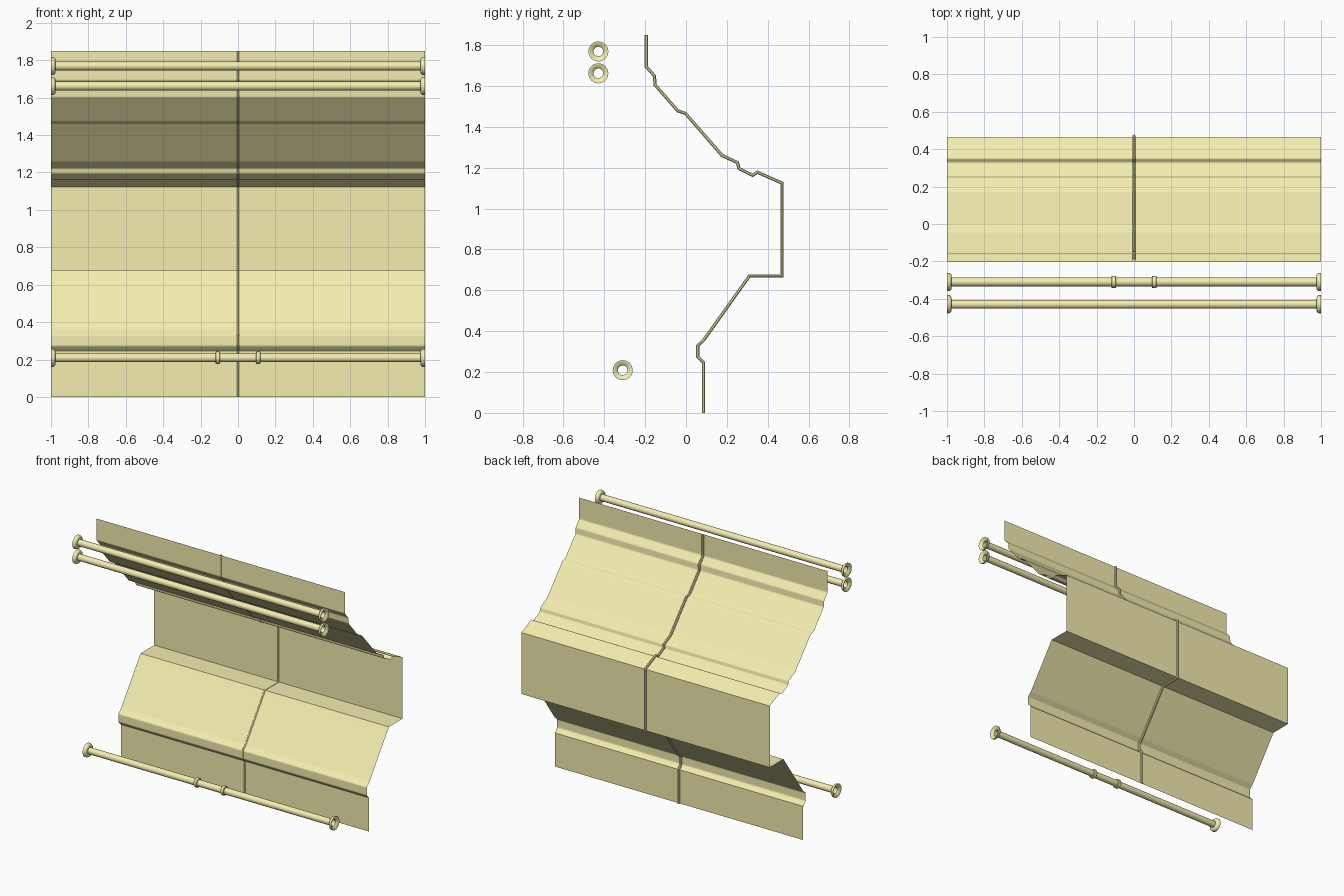
import bpy, math
from mathutils import Vector

if "Cube" in bpy.data.objects:
    bpy.data.objects.remove(bpy.data.objects["Cube"])

# Wall cross-section (y, z), bottom to top
PROFILE = [Vector(p) for p in (
    (0.085, 0), (0.085, 0.247), (0.058, 0.275), (0.058, 0.33), (0.087, 0.357),
    (0.31, 0.67), (0.47, 0.67), (0.47, 1.125), (0.349, 1.178), (0.327, 1.163),
    (0.259, 1.196), (0.252, 1.225), (0.177, 1.26), (-0.003, 1.466), (-0.04, 1.478),
    (-0.151, 1.605), (-0.155, 1.65), (-0.195, 1.695), (-0.195, 1.85))]
SHARP = (1, 5, 6, 7)   # bends that stay crisp
MAT = bpy.data.materials.new("yellow_paint")
MAT.diffuse_color = (0.9, 0.85, 0.43, 1)
MAT.use_nodes = True
MAT.node_tree.nodes["Principled BSDF"].inputs["Base Color"].default_value = MAT.diffuse_color


def add_object(name, verts, faces, angle=35):
    mesh = bpy.data.meshes.new(name)
    mesh.from_pydata(verts, [], faces)
    mesh.materials.append(MAT)
    obj = bpy.data.objects.new(name, mesh)
    bpy.context.collection.objects.link(obj)
    bpy.ops.object.select_all(action='DESELECT')
    obj.select_set(True)
    bpy.context.view_layer.objects.active = obj
    bpy.ops.object.shade_smooth_by_angle(angle=math.radians(angle))
    return obj


def miters(points):
    """Mitred normal at each profile point, pointing to the back of the wall."""
    out = []
    for i, p in enumerate(points):
        a = (p - points[max(i - 1, 0)]).normalized()
        b = (points[min(i + 1, len(points) - 1)] - p).normalized()
        na, nb = Vector((a.y, -a.x)), Vector((b.y, -b.x))
        n = (na + nb).normalized()
        out.append(n / max(n.dot(nb if nb.length else na), 0.5))
    return out


def rounded(points, d=0.007, steps=4):
    """Replace the soft bends by small arcs."""
    out = [points[0]]
    for i in range(1, len(points) - 1):
        p = points[i]
        if i in SHARP:
            out.append(p)
            continue
        a = p + (points[i - 1] - p).normalized() * d
        b = p + (points[i + 1] - p).normalized() * d
        for k in range(steps + 1):
            t = k / steps
            out.append(a * (1 - t)**2 + p * 2*t*(1 - t) + b * t*t)
    return out + [points[-1]]


def wall_panel(name, x0, x1):
    pts = rounded([p - n * 0.005 for p, n in zip(PROFILE, miters(PROFILE))])
    pts[0].y, pts[-1].y = 0, 1.85
    verts = [(x, p.x, p.y) for p in pts for x in (x0, x1)]
    faces = [(2*i, 2*i + 1, 2*i + 3, 2*i + 2) for i in range(len(pts) - 1)]
    return add_object(name, verts, faces, 2)


def seam_bead(name, r=0.0085, sides=8):
    """Thin rounded bar swept along the wall profile."""
    verts, faces = [], []
    for p, n in zip(PROFILE, miters(PROFILE)):
        for k in range(sides):
            a = 2 * math.pi * (k + 0.5) / sides
            q = p + n * r * math.sin(a)
            verts.append((r * math.cos(a), q.x, q.y))
    for i in range(len(PROFILE) - 1):
        for k in range(sides):
            m = (k + 1) % sides
            faces.append((i*sides + k, i*sides + m, (i+1)*sides + m, (i+1)*sides + k))
    last = (len(PROFILE) - 1) * sides
    faces += [tuple(reversed(range(sides))), tuple(range(last, last + sides))]
    return add_object(name, verts, faces, 20)


def lathe_x(name, profile, y, z, closed=False, sides=24):
    """Revolve (x, radius) points around an axis parallel to x."""
    verts = []
    for x, r in profile:
        for k in range(sides):
            a = 2 * math.pi * k / sides
            verts.append((x, y + r * math.cos(a), z + r * math.sin(a)))
    faces = []
    for i in range(len(profile) - 1):
        for k in range(sides):
            m = (k + 1) % sides
            faces.append((i*sides + k, i*sides + m, (i+1)*sides + m, (i+1)*sides + k))
    return add_object(name, verts, faces)


# Folded sheet panels and the bead over their joint
wall_panel("wall_panel_left", -1, 0)
wall_panel("wall_panel_right", 0, 1)
seam_bead("wall_seam")

# Open pipes with flared end flanges
R = 0.0235
FLANGE = [(0.976, R), (0.976, 0.038), (0.98, 0.044), (0.987, 0.048), (1.0, 0.049),
          (1.0, 0.045), (0.989, 0.027), (0.985, R)]
for name, y, z in (("upper_pipe", -0.429, 1.769), ("middle_pipe", -0.429, 1.662),
                   ("lower_pipe", -0.31, 0.209)):
    lathe_x(name, [(0.985, R), (-0.985, R)], y, z)
    lathe_x(name + "_flange_right", FLANGE[::-1], y, z)
    lathe_x(name + "_flange_left", [(-x, r) for x, r in FLANGE], y, z)

# Joint collars on the lower pipe
for label, s in (("left", -1), ("right", 1)):
    c = s * 0.108
    prof = [(c + 0.012, R), (c + 0.012, 0.03), (c + 0.009, 0.033),
            (c - 0.009, 0.033), (c - 0.012, 0.03), (c - 0.012, R)]
    lathe_x(f"lower_pipe_collar_{label}", prof, -0.31, 0.209)
